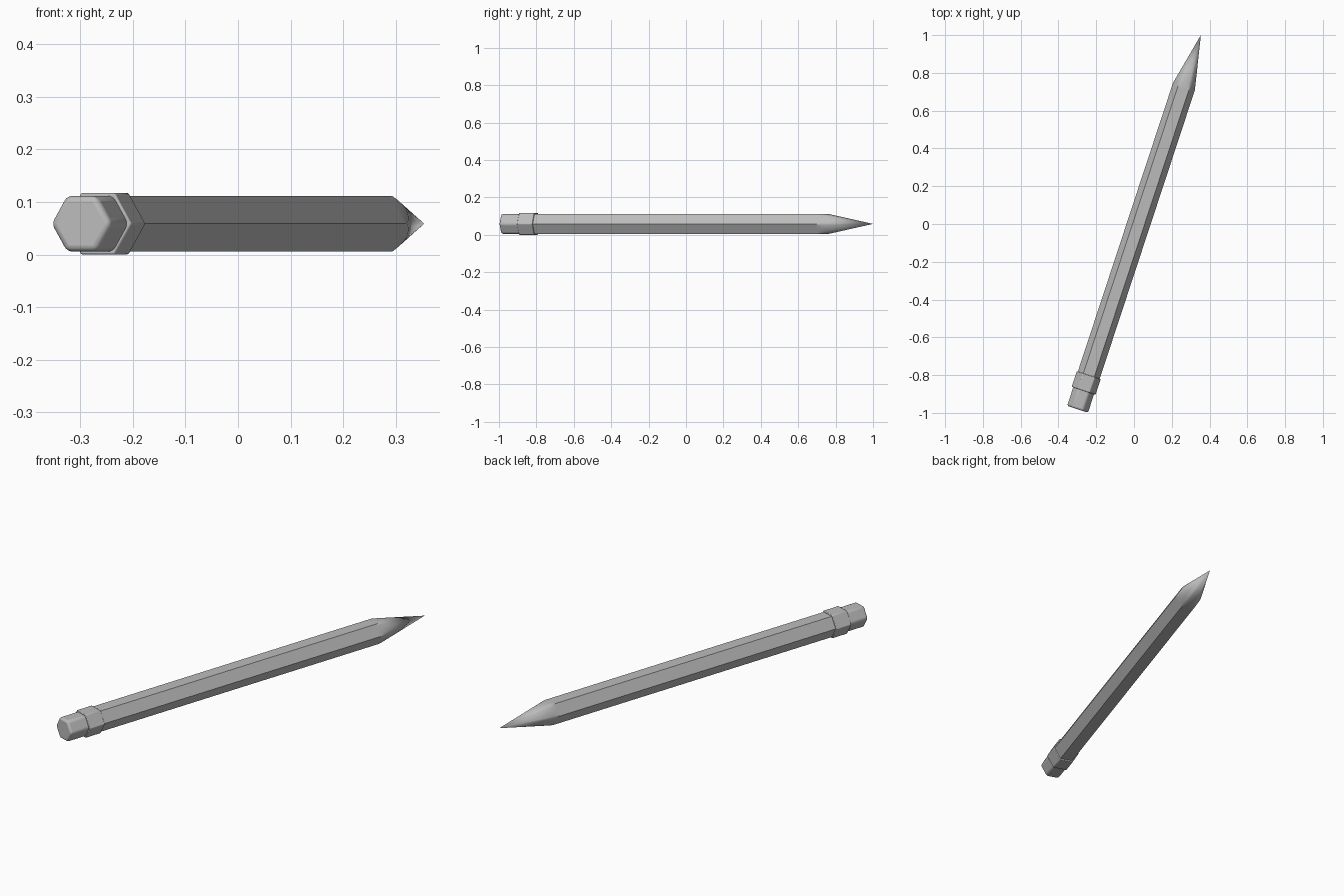
import bpy, bmesh, math
from mathutils import Matrix, Vector

cube = bpy.data.objects.get("Cube")
if cube:
    bpy.data.objects.remove(cube)

grey = bpy.data.materials.new("pencil grey")
grey.use_nodes = True
colour = (0.5, 0.5, 0.5, 1)
grey.diffuse_color = colour
grey.node_tree.nodes["Principled BSDF"].inputs["Base Color"].default_value = colour

# The pencil lies along one line, from the eraser end to the point
TAIL = Vector((-0.299, -0.981, 0.0585))
TIP = Vector((0.354, 1.0, 0.0585))
LENGTH = (TIP - TAIL).length
along = (TIP - TAIL).normalized()
up = Vector((0, 0, 1))
side = along.cross(up)
PLACE = Matrix.Translation(TAIL) @ Matrix((side, up, along)).transposed().to_4x4()
RADIUS = 0.061
HEX = math.radians(60)


def finish(name, bm, bevel=0, segments=3):
    bmesh.ops.recalc_face_normals(bm, faces=bm.faces)
    mesh = bpy.data.meshes.new(name)
    bm.transform(PLACE)
    bmesh.ops.recalc_face_normals(bm, faces=bm.faces)
    bm.to_mesh(mesh)
    bm.free()
    mesh.materials.append(grey)
    obj = bpy.data.objects.new(name, mesh)
    bpy.context.collection.objects.link(obj)
    if bevel:
        mod = obj.modifiers.new("rounded edges", 'BEVEL')
        mod.width = bevel
        mod.segments = segments
        mod.limit_method = 'ANGLE'
    bpy.ops.object.select_all(action='DESELECT')
    obj.select_set(True)
    bpy.context.view_layer.objects.active = obj
    bpy.ops.object.shade_smooth_by_angle(angle=math.radians(30))
    return obj


def hex_prism(name, radius, start, end, bevel, segments):
    bm = bmesh.new()
    ring = [bm.verts.new((radius * math.cos(i * HEX), radius * math.sin(i * HEX), start))
            for i in range(6)]
    base = bm.faces.new(ring)
    extruded = bmesh.ops.extrude_face_region(bm, geom=[base], use_keep_orig=True)
    moved = [v for v in extruded["geom"] if isinstance(v, bmesh.types.BMVert)]
    bmesh.ops.translate(bm, verts=moved, vec=(0, 0, end - start))
    return finish(name, bm, bevel, segments)


# Six-sided shaft sharpened by a round cone, which leaves scalloped shoulders
def shaft():
    bm = bmesh.new()
    count = 48
    slope = 0.213
    rings = [[], [], []]
    for i in range(count):
        a = i * math.tau / count
        r = RADIUS * math.cos(HEX / 2) / math.cos(a % HEX - HEX / 2)
        for ring, s in zip(rings, (0.15, 1.78, LENGTH - r / slope)):
            ring.append(bm.verts.new((r * math.cos(a), r * math.sin(a), s)))
    point = bm.verts.new((0, 0, LENGTH))
    bm.faces.new(rings[0])
    for i in range(count):
        j = (i + 1) % count
        for low, high in zip(rings, rings[1:]):
            bm.faces.new((low[i], low[j], high[j], high[i]))
        bm.faces.new((rings[2][i], rings[2][j], point))
    return finish("pencil_shaft", bm)


shaft()
hex_prism("eraser", RADIUS, 0, 0.16, 0.011, 4)
hex_prism("ferrule", 0.0675, 0.103, 0.19, 0.003, 2)
